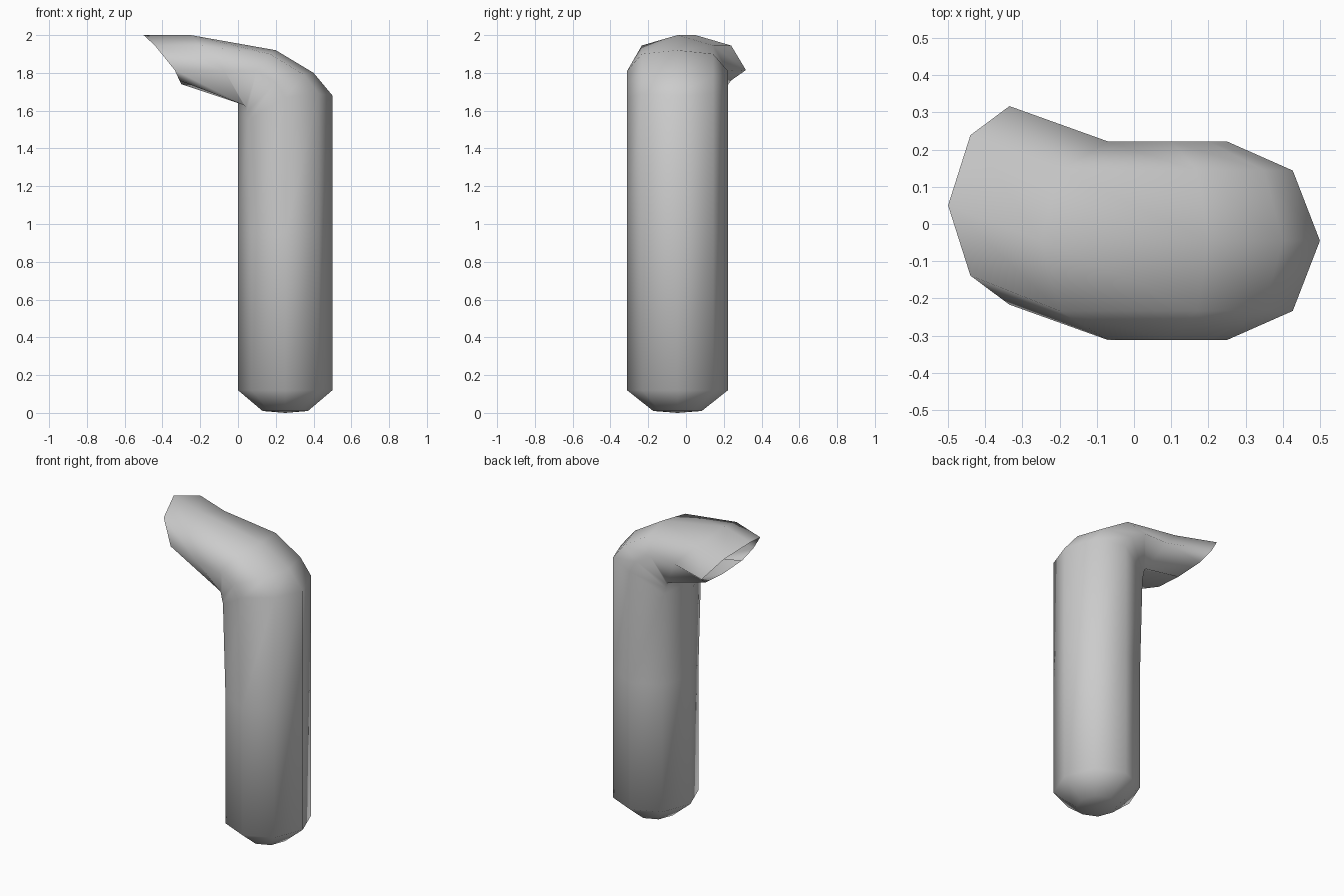
import bpy, bmesh, math

cube = bpy.data.objects.get("Cube")
if cube:
    bpy.data.objects.remove(cube, do_unlink=True)

grey = bpy.data.materials.new("plain_grey")
grey.use_nodes = True
grey.diffuse_color = (0.6, 0.6, 0.6, 1)
grey.node_tree.nodes["Principled BSDF"].inputs["Base Color"].default_value = (0.6, 0.6, 0.6, 1)

SIDES = 8
CENTRE_X, CENTRE_Y = 0.25, -0.045
RADIUS_X, RADIUS_Y = 0.25, 0.267


def level_ring(bm, z, scale=1.0):
    """Horizontal octagon of the straight column, starting at its outer corner."""
    ring = []
    for i in range(SIDES):
        a = math.tau * i / SIDES
        ring.append(bm.verts.new((CENTRE_X + RADIUS_X * scale * math.cos(a),
                                  CENTRE_Y + RADIUS_Y * scale * math.sin(a), z)))
    return ring


def bent_ring(bm, half, y=CENTRE_Y):
    """Octagon from its half outline in x and z (outer to inner), mirrored in y."""
    ring = []
    for i in range(SIDES):
        x, z = half[min(i, SIDES - i)]
        ring.append(bm.verts.new((x, y + RADIUS_Y * math.sin(math.tau * i / SIDES), z)))
    return ring


bm = bmesh.new()

# straight column with a rounded foot
rings = [level_ring(bm, 0.01, 0.48), level_ring(bm, 0.12), level_ring(bm, 0.95)]

# elbow, then the slanted mouth of the spout
elbow = [
    [(0.5, 1.68), (0.427, 1.69), (0.25, 1.67), (0.055, 1.55), (0, 1.5)],
    [(0.4, 1.8), (0.35, 1.79), (0.2, 1.75), (0.045, 1.59), (0, 1.58)],
    [(0.2, 1.92), (0.17, 1.9), (0.1, 1.81), (0.04, 1.62), (0, 1.66)],
    [(-0.25, 2), (-0.2, 1.945), (-0.07, 1.81), (0.03, 1.63), (-0.02, 1.74)],
]
rings += [bent_ring(bm, half) for half in elbow]
mouth = [(-0.5, 2), (-0.44, 1.945), (-0.335, 1.815), (-0.31, 1.76), (-0.3, 1.74)]
rings.append(bent_ring(bm, mouth, 0.05))

# skin between neighbouring rings, mouth left open
for low, high in zip(rings, rings[1:]):
    for i in range(SIDES):
        j = (i + 1) % SIDES
        bm.faces.new((low[i], low[j], high[j], high[i]))

# closed foot
tip = bm.verts.new((CENTRE_X, CENTRE_Y, 0))
for i in range(SIDES):
    bm.faces.new((tip, rings[0][(i + 1) % SIDES], rings[0][i]))

for face in bm.faces:
    face.smooth = True
mesh = bpy.data.meshes.new("bent_tube")
bm.to_mesh(mesh)
bm.free()
mesh.materials.append(grey)
bpy.context.collection.objects.link(bpy.data.objects.new("bent_tube", mesh))
